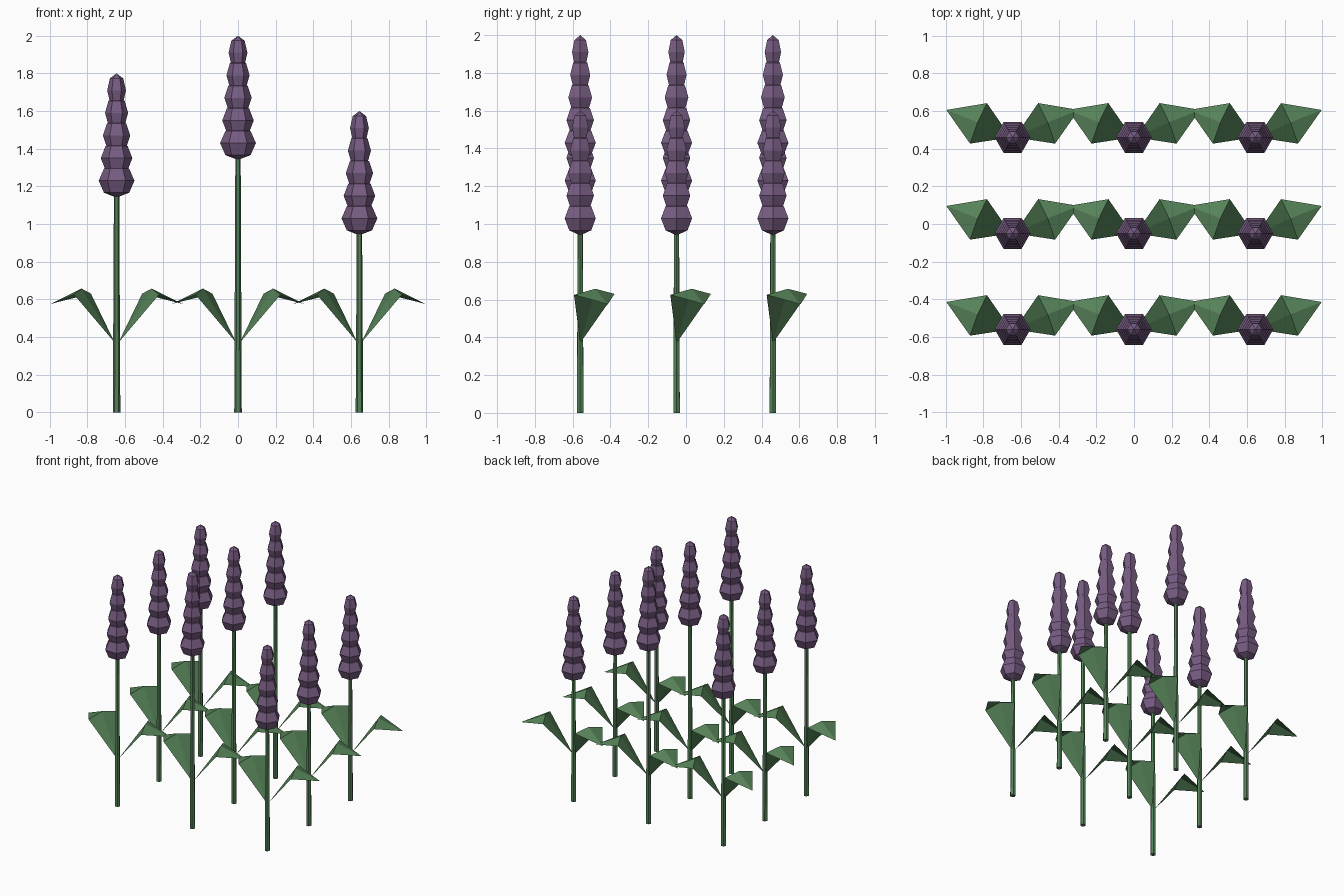
import bpy
import bmesh
from math import cos, sin, pi

cube = bpy.data.objects.get("Cube")
if cube:
    bpy.data.objects.remove(cube, do_unlink=True)

SIDES = 6


def material(name, rgb):
    m = bpy.data.materials.new(name)
    m.use_nodes = True
    m.diffuse_color = (*rgb, 1)
    m.node_tree.nodes["Principled BSDF"].inputs["Base Color"].default_value = (*rgb, 1)
    return m


green = material("leaf green", (0.092, 0.225, 0.098))
purple = material("flower purple", (0.185, 0.107, 0.225))


def finish(name, bm, mat, location):
    bmesh.ops.recalc_face_normals(bm, faces=bm.faces)
    mesh = bpy.data.meshes.new(name)
    bm.to_mesh(mesh)
    bm.free()
    mesh.materials.append(mat)
    obj = bpy.data.objects.new(name, mesh)
    obj.location = location
    bpy.context.collection.objects.link(obj)


def lathe(bm, profile):
    """Closed faceted solid from (radius, z) rings; zero radius makes a pole."""
    rings = []
    for r, z in profile:
        count = SIDES if r > 0 else 1
        rings.append([bm.verts.new((r * cos(2 * pi * i / SIDES), r * sin(2 * pi * i / SIDES), z))
                      for i in range(count)])
    for a, b in zip(rings, rings[1:]):
        for i in range(SIDES):
            j = (i + 1) % SIDES
            if len(a) == 1:
                bm.faces.new((a[0], b[j], b[i]))
            elif len(b) == 1:
                bm.faces.new((a[i], a[j], b[0]))
            else:
                bm.faces.new((a[i], a[j], b[j], b[i]))


def stem(location, top):
    bm = bmesh.new()
    lathe(bm, [(0, 0), (0.02, 0), (0.014, top), (0, top)])
    finish("stem", bm, green, location)


def flower_spike(location, top):
    # Five overlapping faceted ellipsoids, shrinking upwards
    bm = bmesh.new()
    half = 0.09
    for k in range(5):
        radius = 0.095 - 0.01125 * k
        centre = top - half - 0.12 * (4 - k)
        rows = [(radius * sin(pi * i / 4), centre - half * cos(pi * i / 4)) for i in range(1, 4)]
        lathe(bm, [(0, centre - half)] + rows + [(0, centre + half)])
    finish("flower_spike", bm, purple, location)


def leaf(name, location, side):
    # Folded kite: base, two corners, raised rib and drooping tip
    bm = bmesh.new()
    points = [(0.01, 0, 0.37), (0.136, 0.182, 0.63), (0.226, -0.033, 0.625),
              (0.186, 0.08, 0.657), (0.352, 0.146, 0.575)]
    base, back, front, rib, tip = [bm.verts.new((side * x, y, z)) for x, y, z in points]
    for face in ((base, front, rib), (base, rib, back), (front, tip, rib), (rib, tip, back)):
        bm.faces.new(face if side > 0 else face[::-1])
    finish(name, bm, green, location)


# Three rows of three plants, height set by column
for y in (-0.56, -0.05, 0.46):
    for x, height in ((-0.645, 1.8), (0, 2.0), (0.645, 1.6)):
        spot = (x, y, 0)
        stem(spot, height - 0.6)
        flower_spike(spot, height)
        leaf("left_leaf", spot, 1)
        leaf("right_leaf", spot, -1)
